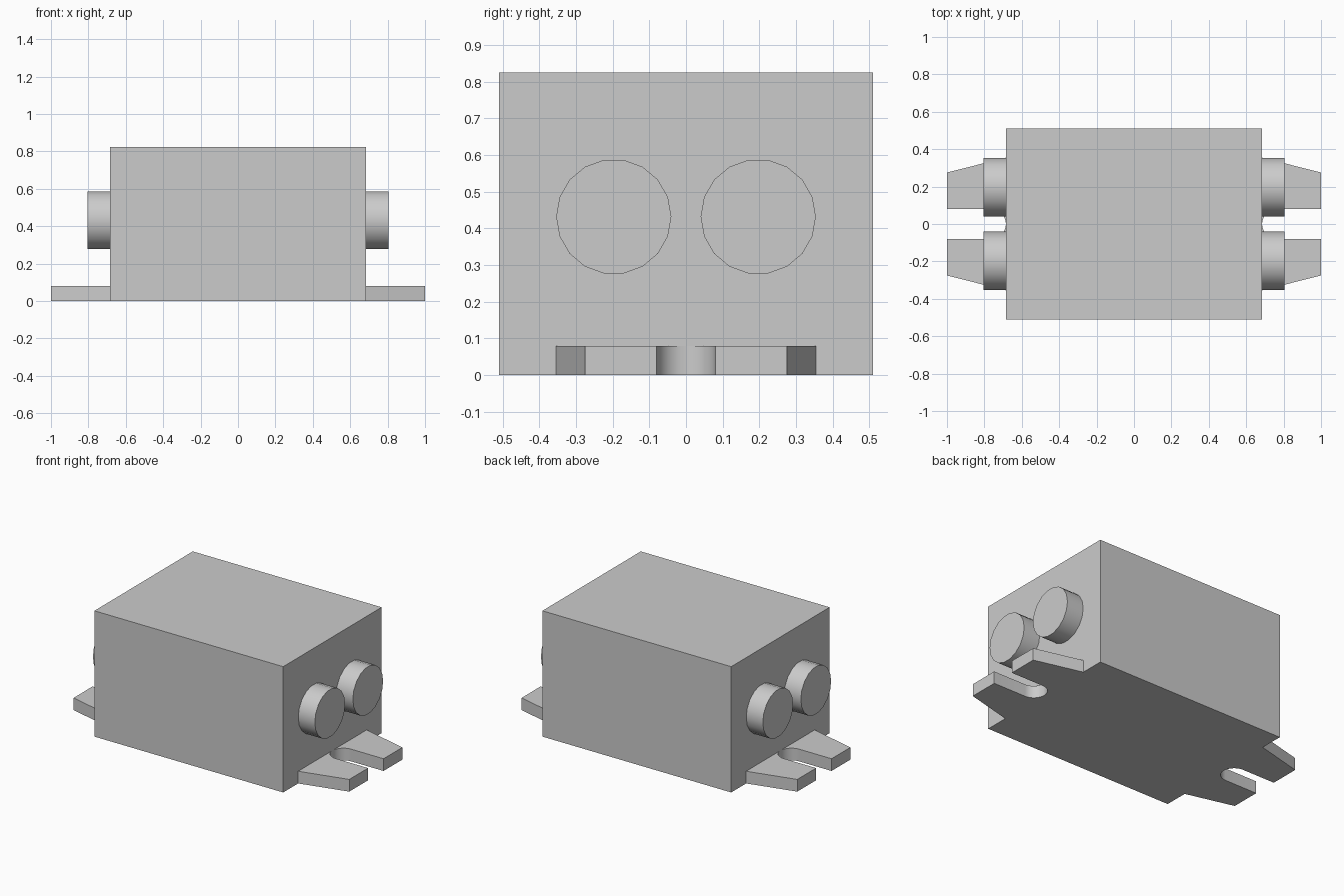
import bpy
import bmesh
from math import sin, cos, pi, radians
from mathutils import Matrix

default = bpy.data.objects.get("Cube")
if default:
    bpy.data.objects.remove(default, do_unlink=True)

# Single grey material
grey = bpy.data.materials.new("neutral grey")
grey.use_nodes = True
colour = (0.6, 0.6, 0.6, 1)
grey.diffuse_color = colour
grey.node_tree.nodes["Principled BSDF"].inputs["Base Color"].default_value = colour

BODY_X, BODY_Y, BODY_Z = 0.685, 0.51, 0.825
TAB_X, TAB_Z = 1.0, 0.08
SLOT_R = 0.08
PORT_R, PORT_X, PORT_Y, PORT_Z = 0.157, 0.805, 0.197, 0.432


def make_object(name, bm, mirrored=False, smooth=False):
    """Turn a bmesh into an object, optionally mirrored over x and y."""
    bmesh.ops.recalc_face_normals(bm, faces=bm.faces)
    mesh = bpy.data.meshes.new(name)
    bm.to_mesh(mesh)
    bm.free()
    mesh.materials.append(grey)
    obj = bpy.data.objects.new(name, mesh)
    bpy.context.collection.objects.link(obj)
    if smooth:
        bpy.ops.object.select_all(action="DESELECT")
        obj.select_set(True)
        bpy.context.view_layer.objects.active = obj
        bpy.ops.object.shade_smooth_by_angle(angle=radians(35))
    if mirrored:
        mod = obj.modifiers.new("mirror", "MIRROR")
        mod.use_axis = (True, True, False)
        mod.use_mirror_merge = False
    return obj


# Main housing box
bm = bmesh.new()
bmesh.ops.create_cube(bm, size=1)
bmesh.ops.scale(bm, vec=(2 * BODY_X, 2 * BODY_Y, BODY_Z), verts=bm.verts)
bmesh.ops.translate(bm, vec=(0, 0, BODY_Z / 2), verts=bm.verts)
make_object("housing", bm)

# Round end ports, two on each end
bm = bmesh.new()
depth = PORT_X - BODY_X
place = Matrix.Translation((BODY_X + depth / 2, PORT_Y, PORT_Z))
# Corners lie level with the centre, flats at the top and bottom
turn = Matrix.Rotation(pi / 2, 4, "X") @ Matrix.Rotation(pi / 2, 4, "Y")
bmesh.ops.create_cone(bm, cap_ends=True, segments=18, radius1=PORT_R,
                      radius2=PORT_R, depth=depth)
spin = Matrix.Rotation(pi / 2, 4, "Z")
bmesh.ops.transform(bm, matrix=spin, verts=bm.verts)
bmesh.ops.transform(bm, matrix=Matrix.Rotation(pi / 2, 4, "Y"), verts=bm.verts)
# Align a corner with the y axis
start = max(bm.verts, key=lambda v: v.co.y).co
if abs(start.z) > 0.001:
    bmesh.ops.transform(bm, matrix=Matrix.Rotation(pi / 18, 4, "X"), verts=bm.verts)
bmesh.ops.transform(bm, matrix=place, verts=bm.verts)
make_object("end_ports", bm, mirrored=True, smooth=True)

# Tapered mounting prongs with a round-ended slot between each pair
outline = [(BODY_X, 0.355), (TAB_X, 0.275), (TAB_X, SLOT_R)]
steps = 8
for i in range(steps + 1):
    a = pi / 2 * (1 + i / steps)
    outline.append((BODY_X + SLOT_R + SLOT_R * cos(a), SLOT_R * sin(a)))
bm = bmesh.new()
base = bm.faces.new([bm.verts.new((x, y, 0)) for x, y in outline])
top = bmesh.ops.extrude_face_region(bm, geom=[base])["geom"]
lifted = [g for g in top if isinstance(g, bmesh.types.BMVert)]
bmesh.ops.translate(bm, vec=(0, 0, TAB_Z), verts=lifted)
make_object("mounting_prongs", bm, mirrored=True, smooth=True)
